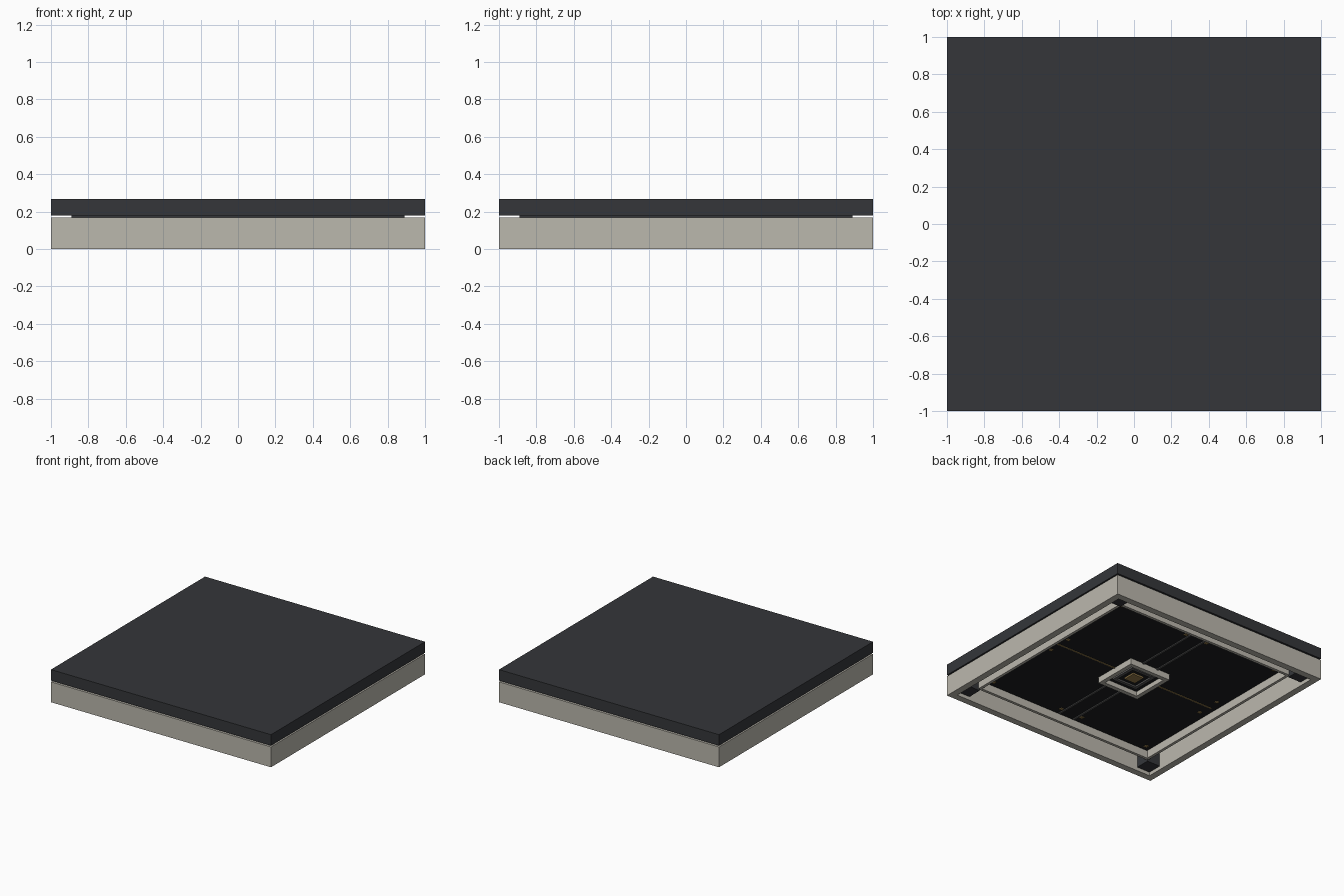
import bpy, bmesh

if "Cube" in bpy.data.objects:
    bpy.data.objects.remove(bpy.data.objects["Cube"])


def mat(name, rgb):
    m = bpy.data.materials.new(name)
    m.diffuse_color = (*rgb, 1)
    m.use_nodes = True
    m.node_tree.nodes["Principled BSDF"].inputs["Base Color"].default_value = m.diffuse_color
    return m


DARK = mat("charcoal", (0.035, 0.037, 0.042))
BLACK = mat("black", (0.012, 0.013, 0.015))
BEIGE = mat("stone", (0.50, 0.48, 0.42))
GREY = mat("steel", (0.10, 0.10, 0.10))
GOLD = mat("gold", (0.30, 0.20, 0.07))


def finish(name, bm, material):
    bmesh.ops.recalc_face_normals(bm, faces=bm.faces)
    me = bpy.data.meshes.new(name)
    bm.to_mesh(me)
    bm.free()
    me.materials.append(material)
    ob = bpy.data.objects.new(name, me)
    bpy.context.collection.objects.link(ob)
    return ob


def box(name, x, y, hx, hy, z0, z1, material):
    bm = bmesh.new()
    bmesh.ops.create_cube(bm, size=2)
    for v in bm.verts:
        v.co = (x + v.co.x * hx, y + v.co.y * hy, z0 if v.co.z < 0 else z1)
    return finish(name, bm, material)


def ring(name, outer, inner, z0, z1, material):
    # square tube: profile loop swept round four corners
    bm = bmesh.new()
    loops = []
    for sx, sy in ((1, 1), (-1, 1), (-1, -1), (1, -1)):
        prof = ((outer, z0), (outer, z1), (inner, z1), (inner, z0))
        loops.append([bm.verts.new((sx * r, sy * r, z)) for r, z in prof])
    for i in range(4):
        a, b = loops[i], loops[(i + 1) % 4]
        for j in range(4):
            k = (j + 1) % 4
            bm.faces.new((a[j], b[j], b[k], a[k]))
    return finish(name, bm, material)


# main slab, recessed neck and stone skirt
box("top_slab", 0, 0, 1, 1, 0.178, 0.268, DARK)
box("recessed_neck", 0, 0, 0.89, 0.89, 0.14, 0.178, DARK)
ring("skirt_frame", 1, 0.945, 0, 0.167, BEIGE)

# underside panel with its trim rings
box("under_panel", 0, 0, 0.80, 0.80, 0.10, 0.14, BLACK)
ring("inner_trim", 0.835, 0.812, 0.045, 0.14, BEIGE)
ring("shadow_gap_strip", 0.885, 0.865, 0.11, 0.14, BEIGE)

# corner blocks
for sx in (-1, 1):
    for sy in (-1, 1):
        box("corner_block", sx * 0.885, sy * 0.885, 0.06, 0.06, 0.03, 0.14, DARK)
        box("corner_stud", sx * 0.75, sy * 0.75, 0.014, 0.014, 0.094, 0.10, GOLD)

# thin rails and gold lines running out from the middle
for s in (-1, 1):
    box("long_rail", s * 0.07, 0, 0.008, 0.79, 0.092, 0.10, GREY)
    box("gold_line", s * 0.47, 0, 0.29, 0.005, 0.095, 0.10, GOLD)
    for t in (-1, 1):
        box("end_stud", t * 0.1, s * 0.73, 0.013, 0.013, 0.094, 0.10, GOLD)
        box("side_stud", s * 0.73, t * 0.1, 0.013, 0.013, 0.094, 0.10, GOLD)

# nested centre fitting
ring("centre_frame", 0.19, 0.155, 0.05, 0.10, BEIGE)
box("centre_plate", 0, 0, 0.155, 0.155, 0.088, 0.10, BLACK)
ring("centre_inner_ring", 0.115, 0.09, 0.075, 0.09, GREY)
box("centre_gold", 0, 0, 0.05, 0.05, 0.075, 0.09, GOLD)
